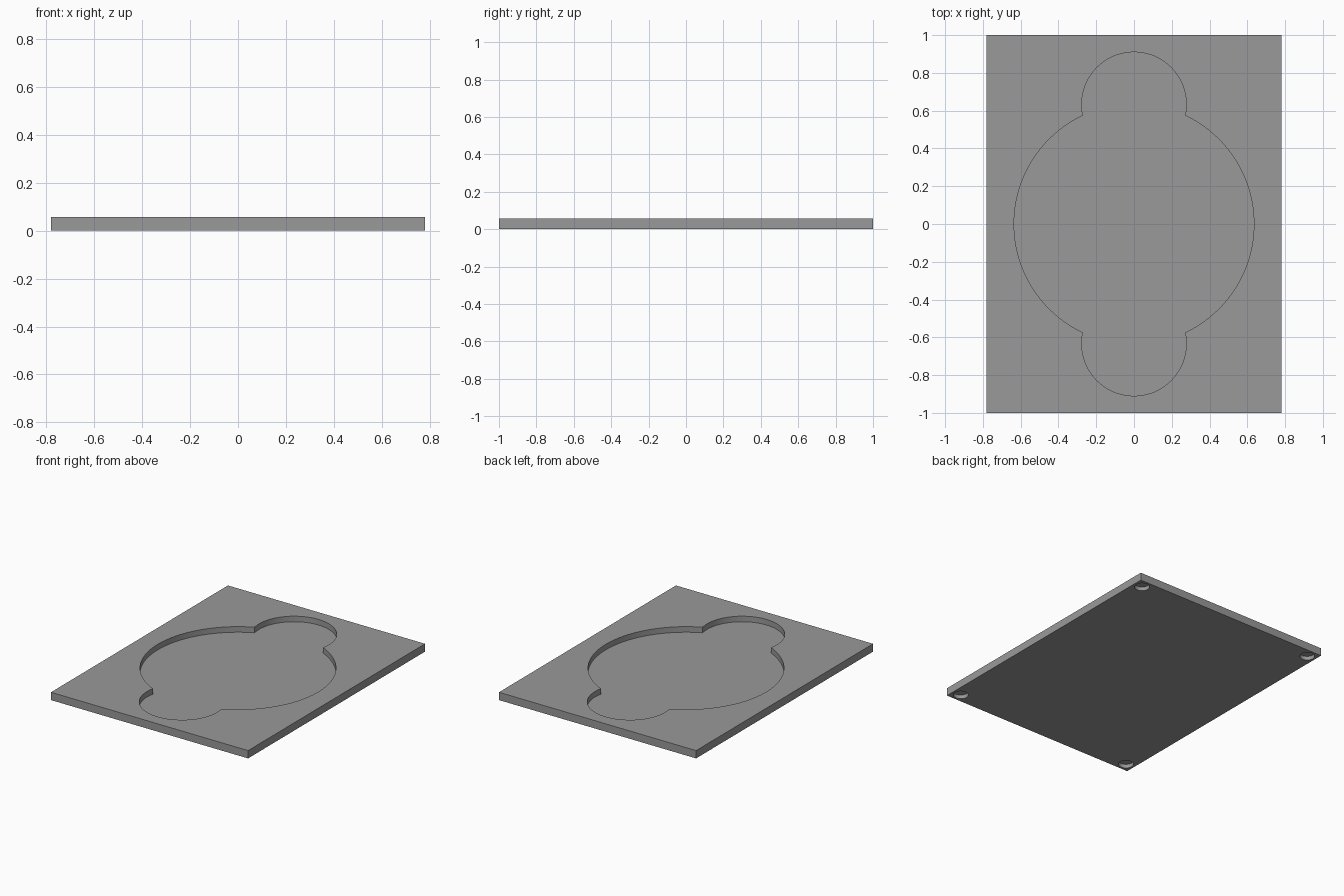
import bpy, bmesh, math

if "Cube" in bpy.data.objects:
    bpy.data.objects.remove(bpy.data.objects["Cube"])

W, L, H = 1.56, 2.0, 0.056          # slab size
R, LOBE_R, LOBE_Y = 0.635, 0.277, 0.633
POCKET_FLOOR = 0.016
FOOT_R, FOOT_DEPTH, FOOT_INSET = 0.05, 0.028, 0.065

grey = bpy.data.materials.new("plain grey")
grey.diffuse_color = (0.32, 0.32, 0.32, 1)
grey.use_nodes = True
grey.node_tree.nodes["Principled BSDF"].inputs["Base Color"].default_value = grey.diffuse_color


def prism(name, outline, z0, z1):
    """Extrude a closed xy outline from z0 to z1."""
    bm = bmesh.new()
    face = bm.faces.new([bm.verts.new((x, y, z0)) for x, y in outline])
    top = bmesh.ops.extrude_face_region(bm, geom=[face])["geom"]
    for v in top:
        if isinstance(v, bmesh.types.BMVert):
            v.co.z = z1
    bmesh.ops.recalc_face_normals(bm, faces=bm.faces)
    mesh = bpy.data.meshes.new(name)
    bm.to_mesh(mesh)
    bm.free()
    mesh.materials.append(grey)
    obj = bpy.data.objects.new(name, mesh)
    bpy.context.collection.objects.link(obj)
    return obj


def arc(cx, cy, r, a0, a1, n):
    return [(cx + r * math.cos(a0 + (a1 - a0) * i / n),
             cy + r * math.sin(a0 + (a1 - a0) * i / n)) for i in range(n)]


def cut(target, cutter):
    cutter.hide_render = True
    cutter.hide_set(True)
    mod = target.modifiers.new(cutter.name, "BOOLEAN")
    mod.operation = "DIFFERENCE"
    mod.solver = "EXACT"
    mod.object = cutter


# Rectangular slab
x, y = W / 2, L / 2
slab = prism("tray_slab", [(-x, -y), (x, -y), (x, y), (-x, y)], 0, H)

# Round pocket with a finger lobe at each end, traced as one outline
iy = (R**2 - LOBE_R**2 + LOBE_Y**2) / (2 * LOBE_Y)
ix = math.sqrt(R**2 - iy**2)
a = math.atan2(iy, ix)
b = math.atan2(iy - LOBE_Y, ix)
half = arc(0, 0, R, -a, a, 48) + arc(0, LOBE_Y, LOBE_R, b, math.pi - b, 40)
outline = half + [(-px, -py) for px, py in half]
cut(slab, prism("pocket_cutter", outline, POCKET_FLOOR, H + 0.05))

# Round foot recesses under the corners
for sx in (-1, 1):
    for sy in (-1, 1):
        ring = arc(sx * (x - FOOT_INSET), sy * (y - FOOT_INSET),
                   FOOT_R, 0, 2 * math.pi, 32)
        cut(slab, prism("foot_recess_cutter", ring, -0.05, FOOT_DEPTH))

# Smooth curved walls, keep sharp edges
bpy.context.view_layer.objects.active = slab
slab.select_set(True)
for mod in list(slab.modifiers):
    bpy.ops.object.modifier_apply(modifier=mod.name)
bpy.ops.object.shade_smooth_by_angle(angle=math.radians(30))
